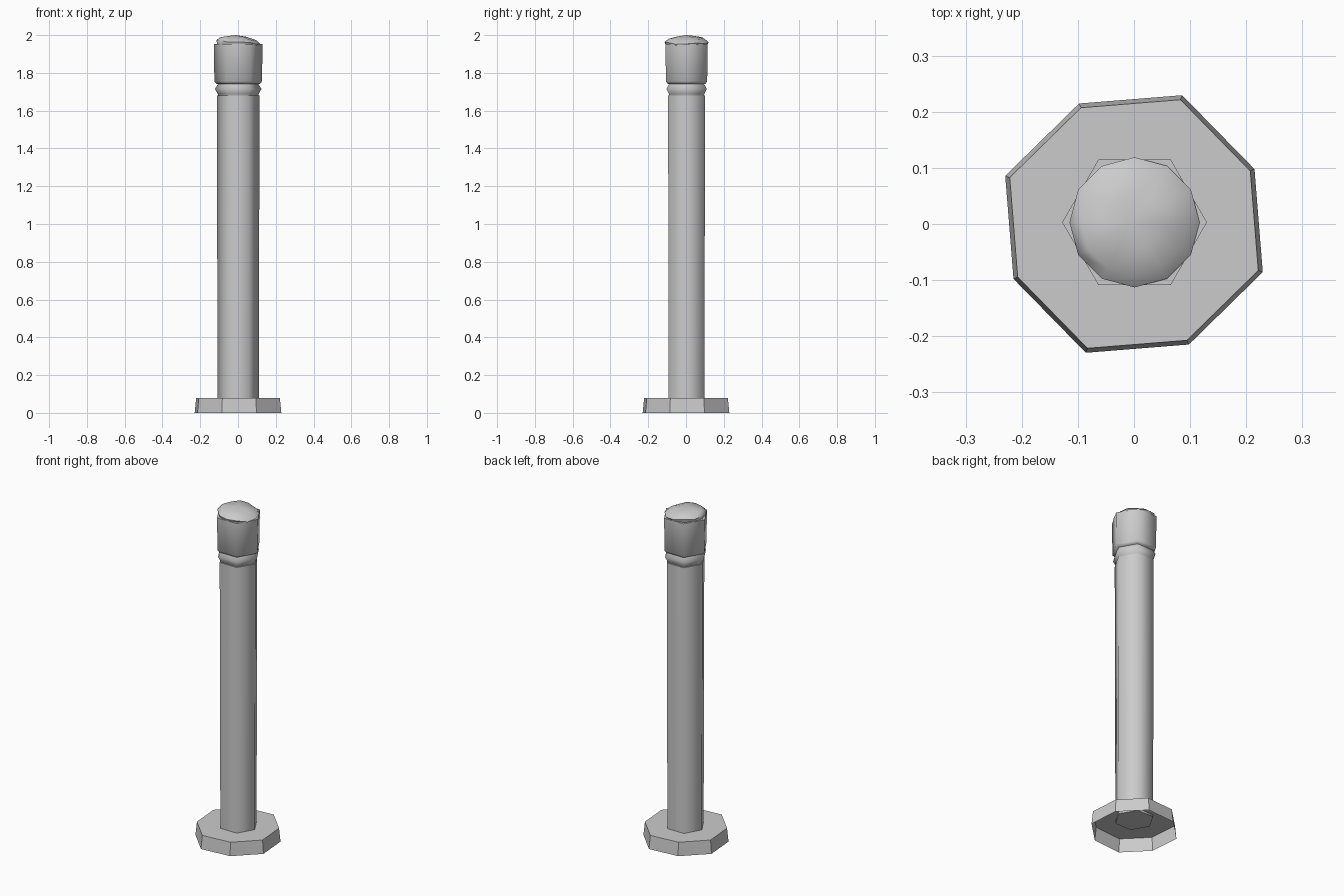
import bpy, bmesh, math

cube = bpy.data.objects.get("Cube")
if cube:
    bpy.data.objects.remove(cube, do_unlink=True)

grey = bpy.data.materials.new("stone grey")
grey.use_nodes = True
colour = (0.6, 0.6, 0.6, 1)
grey.diffuse_color = colour
grey.node_tree.nodes["Principled BSDF"].inputs["Base Color"].default_value = colour


def polygon(sides, radius, z, turn=0, centre=(0.001, 0.003)):
    step = math.tau / sides
    return [(centre[0] + radius * math.cos(turn + i * step),
             centre[1] + radius * math.sin(turn + i * step), z) for i in range(sides)]


def loft(name, rings, bottom=True, top=True, apex=None, smooth=65):
    """Skin a stack of rings, with optional caps or a pointed top."""
    bm = bmesh.new()
    loops = [[bm.verts.new(p) for p in ring] for ring in rings]
    n = len(loops[0])
    for low, high in zip(loops, loops[1:]):
        for i in range(n):
            j = (i + 1) % n
            bm.faces.new((low[i], low[j], high[j], high[i]))
    if bottom:
        bm.faces.new(loops[0][::-1])
    if apex:
        tip = bm.verts.new(apex)
        for i in range(n):
            bm.faces.new((loops[-1][i], loops[-1][(i + 1) % n], tip))
    elif top:
        bm.faces.new(loops[-1])
    mesh = bpy.data.meshes.new(name)
    bm.to_mesh(mesh)
    bm.free()
    mesh.materials.append(grey)
    obj = bpy.data.objects.new(name, mesh)
    bpy.context.collection.objects.link(obj)
    if smooth:
        bpy.ops.object.select_all(action='DESELECT')
        obj.select_set(True)
        bpy.context.view_layer.objects.active = obj
        bpy.ops.object.shade_smooth_by_angle(angle=math.radians(smooth))
    return obj


# Foot plate: slightly uneven octagon, hollow underneath
def foot_ring(scale, z):
    ring = polygon(8, 1, z, math.radians(24.5), (0, 0))
    return [(x * r * scale, y * r * scale, z)
            for (x, y, z), r in zip(ring, [0.236, 0.245] * 4)]


loft("foot_plate", [foot_ring(1, 0), foot_ring(0.965, 0.08)], bottom=False, smooth=0)

# Hexagonal shaft
loft("shaft", [polygon(6, 0.109, 0.068), polygon(6, 0.113, 1.68)])

# Neck core and the pointed ring around it
loft("neck", [polygon(6, r, z) for r, z in
              [(0.105, 1.675), (0.109, 1.69), (0.123, 1.715), (0.108, 1.74), (0.108, 1.76)]])

# Collar with a small chamfer below
loft("collar", [polygon(6, r, z) for r, z in
                [(0.115, 1.742), (0.126, 1.755), (0.129, 1.952)]])


# Worn, lumpy dome: rings tilt down to the right and ripple a little
def cap_ring(radius, z, lean, ripple):
    ring = []
    for i, (x, y, h) in enumerate(polygon(12, radius, z)):
        ring.append((x, y, h - lean * x + ripple * math.sin(2.1 * i)))
    return ring


loft("cap_dome", [cap_ring(0.108, 1.94, 0, 0), cap_ring(0.116, 1.963, 0.08, 0.004),
                  cap_ring(0.095, 1.981, 0.08, 0.004), cap_ring(0.05, 1.992, 0.06, 0.002)],
     apex=(-0.01, 0.003, 2.0))
